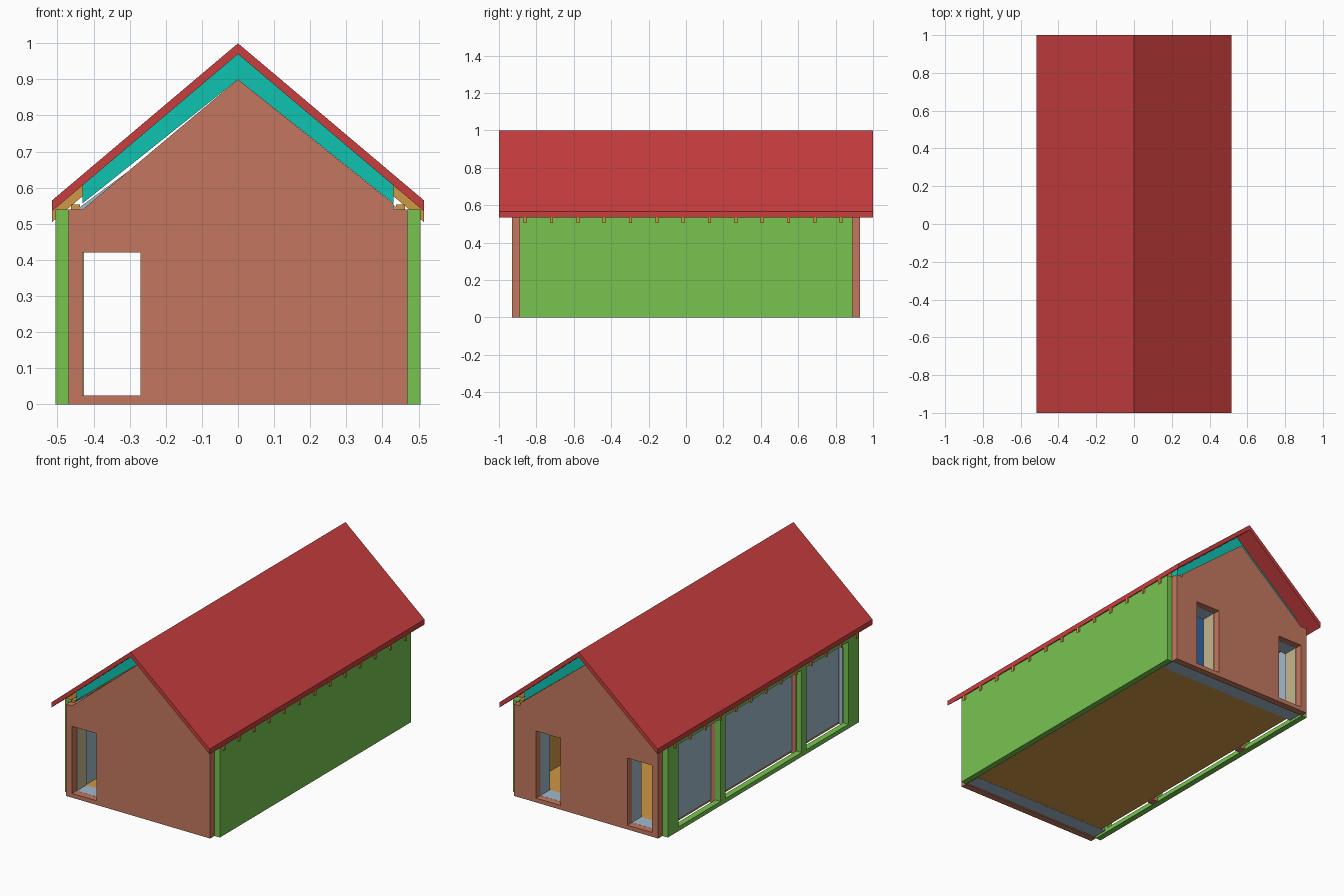
import bpy, bmesh

cube = bpy.data.objects.get("Cube")
if cube:
    bpy.data.objects.remove(cube, do_unlink=True)


def material(name, rgb):
    lin = [(c / 255 / 12.92 if c <= 10 else ((c / 255 + 0.055) / 1.055) ** 2.4) for c in rgb]
    m = bpy.data.materials.new(name)
    m.use_nodes = True
    m.diffuse_color = (*lin, 1)
    m.node_tree.nodes["Principled BSDF"].inputs["Base Color"].default_value = (*lin, 1)
    return m


BRICK = material("brick", (196, 119, 94))
RED = material("roof_red", (201, 62, 63))
GREEN = material("timber_green", (119, 196, 80))
TEAL = material("insulation_teal", (15, 194, 176))
GOLD = material("wood_gold", (208, 152, 68))
PALE = material("pale_blue", (162, 186, 204))
BEIGE = material("beige", (198, 182, 142))
BLUE = material("ceiling_blue", (60, 122, 196))


def finish(name, bm, *mats):
    bmesh.ops.recalc_face_normals(bm, faces=bm.faces)
    me = bpy.data.meshes.new(name)
    bm.to_mesh(me)
    bm.free()
    for m in mats:
        me.materials.append(m)
    ob = bpy.data.objects.new(name, me)
    bpy.context.collection.objects.link(ob)
    return ob


def add_box(bm, x0, x1, y0, y1, z0, z1):
    r = bmesh.ops.create_cube(bm, size=1)
    for v in r["verts"]:
        v.co = (x0 if v.co.x < 0 else x1, y0 if v.co.y < 0 else y1, z0 if v.co.z < 0 else z1)


def boxes(name, mat, *dims):
    bm = bmesh.new()
    for d in dims:
        add_box(bm, *d)
    return finish(name, bm, mat)


def add_prism(bm, pts, y0, y1):
    """Extrude an x-z outline along y."""
    f = bm.faces.new([bm.verts.new((x, y0, z)) for x, z in pts])
    r = bmesh.ops.extrude_face_region(bm, geom=[f])
    for v in r["geom"]:
        if isinstance(v, bmesh.types.BMVert):
            v.co.y = y1


def prism(name, mat, pts, y0, y1):
    bm = bmesh.new()
    add_prism(bm, pts, y0, y1)
    return finish(name, bm, mat)


def chevron(half, top, top_end, low, low_end):
    return [(-half, top_end), (0, top), (half, top_end), (half, low_end), (0, low), (-half, low_end)]


def cut_openings(ob, openings, y0, y1):
    """Cut door openings (x0, x1) through a gable."""
    helper = boxes(ob.name + "_cutter", BRICK, *[(a, b, y0, y1, 0.025, 0.42) for a, b in openings])
    mod = ob.modifiers.new("openings", "BOOLEAN")
    mod.operation, mod.solver, mod.object = "DIFFERENCE", "EXACT", helper
    bpy.context.view_layer.update()
    me = bpy.data.meshes.new_from_object(ob.evaluated_get(bpy.context.evaluated_depsgraph_get()))
    ob.modifiers.clear()
    ob.data = me
    bpy.data.objects.remove(helper, do_unlink=True)


# Roof covering, insulation under it, ceiling boards
prism("roof_covering", RED, chevron(0.515, 1.0, 0.565, 0.97, 0.535), -1, 1)
prism("roof_insulation", TEAL, chevron(0.43, 0.97, 0.607, 0.90, 0.557), -0.89, 0.89)
prism("ceiling_boards", BLUE, chevron(0.43, 0.885, 0.54, 0.875, 0.53), -0.80, 0.80)

# Rafters with tails showing below the eaves
bm = bmesh.new()
for i in range(13):
    y = -0.86 + i * 0.1408
    add_prism(bm, chevron(0.515, 0.97, 0.535, 0.94, 0.505), y - 0.008, y + 0.008)
finish("rafters", bm, GOLD)
boxes("wall_plates", GOLD, *[(s * 0.45 - 0.012, s * 0.45 + 0.012, -0.89, 0.89, 0.54, 0.554) for s in (-1, 1)])

# Brick gables and their inner layer, with beige door jambs
outline = [(-0.47, 0), (0.47, 0), (0.47, 0.54), (0.43, 0.54), (0.43, 0.556),
           (0, 0.90), (-0.03, 0.875), (-0.43, 0.54), (-0.47, 0.54)]
inner = [(-0.46, 0.005), (0.46, 0.005), (0.46, 0.53), (0, 0.87), (-0.46, 0.53)]
door = (-0.43, -0.27)
for label, s, openings in (("front", -1, [door]), ("back", 1, [door, (0.165, 0.325)])):
    lo, hi = sorted((s * 0.89, s * 0.93))
    gable = prism(label + "_gable", BRICK, outline, lo, hi)
    cut_openings(gable, openings, lo - 0.02, hi + 0.02)
    lo, hi = sorted((s * 0.80, s * 0.889))
    lining = prism(label + "_gable_lining", PALE, inner, lo, hi)
    cut_openings(lining, openings, lo - 0.02, hi + 0.02)
    boxes(label + "_door_jambs", BEIGE, *[(a, a + 0.003, lo, hi, 0.025, 0.42) for a, b in openings])

# Closed left wall with wood lining
boxes("left_wall", GREEN, (0.47, 0.505, -0.89, 0.89, 0, 0.54))
boxes("left_wall_lining", GOLD, (0.462, 0.469, -0.80, 0.80, 0.02, 0.535))

# Open right wall: sill, head and posts around three bays
spans = [(-0.89, -0.79), (-0.40, -0.355), (0.355, 0.40), (0.79, 0.89)]
boxes("right_wall_frame", GREEN,
      (-0.505, -0.47, -0.89, 0.89, 0, 0.025), (-0.505, -0.47, -0.89, 0.89, 0.51, 0.54),
      *[(-0.505, -0.47, a, b, 0.025, 0.51) for a, b in spans])
boxes("right_wall_studs", BRICK, *[(-0.469, -0.436, a, b, 0.0, 0.53) for a, b in spans[1:3]])
boxes("right_wall_panes", PALE,
      *[(-0.443, -0.436, a[1], b[0], 0.02, 0.46) for a, b in zip(spans, spans[1:])])

# Floor
boxes("floor", GOLD, (-0.436, 0.47, -0.89, 0.89, 0.006, 0.022))
